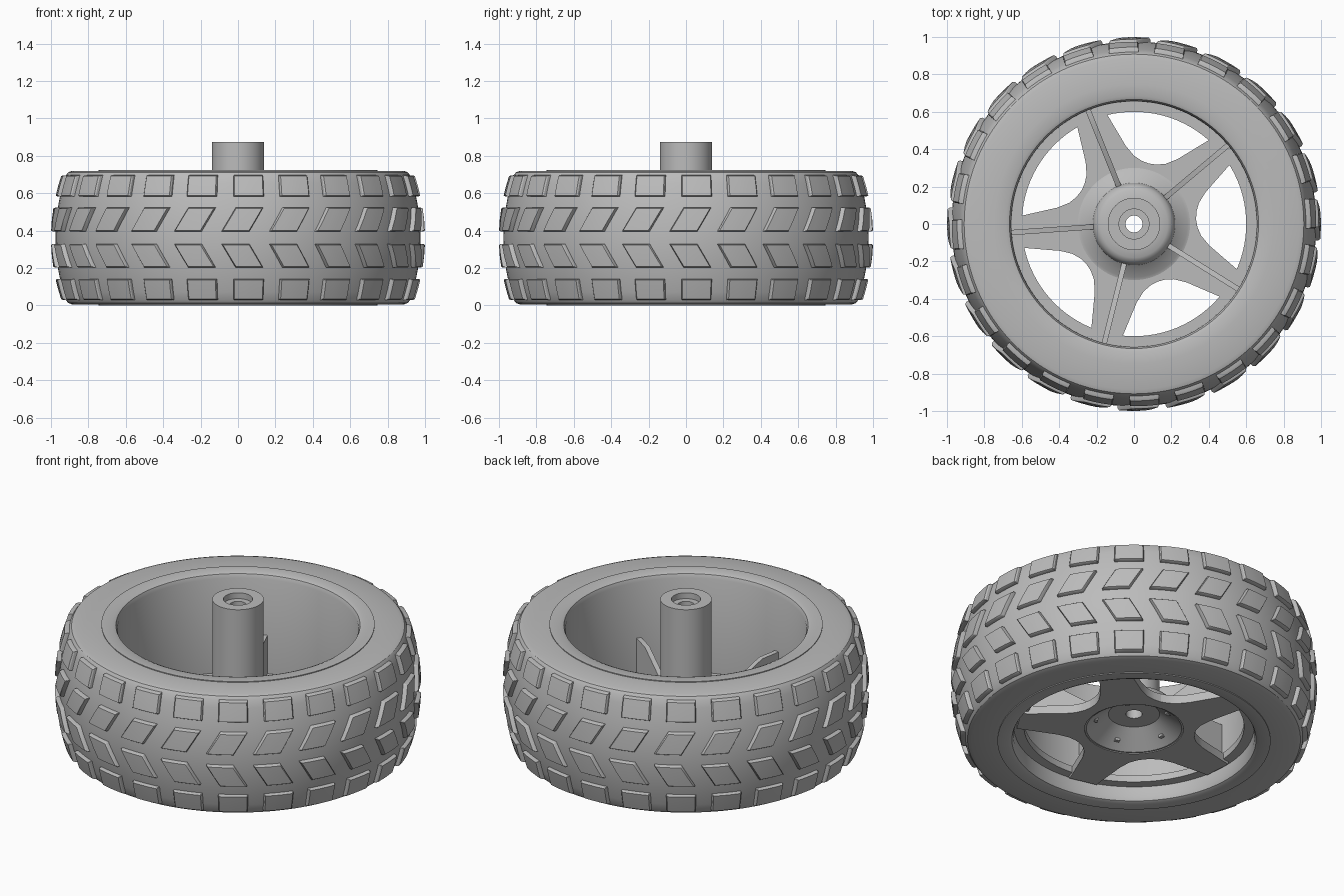
import bpy, bmesh
from math import sin, cos, pi, radians

cube = bpy.data.objects.get("Cube")
if cube:
    bpy.data.objects.remove(cube, do_unlink=True)

grey = bpy.data.materials.new("plain_grey")
grey.use_nodes = True
colour = (0.5, 0.5, 0.5, 1)
grey.diffuse_color = colour
grey.node_tree.nodes["Principled BSDF"].inputs["Base Color"].default_value = colour

MIDDLE = 0.3625      # height of the wheel's centre plane
SPOKES = [radians(40 + 72 * i) for i in range(5)]


def polar(radius, angle, z):
    return (radius * cos(angle), radius * sin(angle), z)


def finish(name, bm, fix_normals=True):
    if fix_normals:
        bmesh.ops.recalc_face_normals(bm, faces=bm.faces)
    mesh = bpy.data.meshes.new(name)
    bm.to_mesh(mesh)
    bm.free()
    mesh.materials.append(grey)
    obj = bpy.data.objects.new(name, mesh)
    bpy.context.collection.objects.link(obj)
    bpy.ops.object.select_all(action='DESELECT')
    obj.select_set(True)
    bpy.context.view_layer.objects.active = obj
    bpy.ops.object.shade_smooth_by_angle(angle=radians(32))
    return obj


def lathe(name, profile, segments=96):
    """Spin a closed (radius, z) profile round the z axis."""
    bm = bmesh.new()
    rings = [[bm.verts.new(polar(r, 2 * pi * i / segments, z)) for r, z in profile]
             for i in range(segments)]
    count = len(profile)
    for i in range(segments):
        a, b = rings[i], rings[(i + 1) % segments]
        for j in range(count):
            k = (j + 1) % count
            bm.faces.new((a[j], b[j], b[k], a[k]))
    return finish(name, bm)


def prism(bm, lower, upper):
    """Solid between two matching outlines."""
    a = [bm.verts.new(p) for p in lower]
    b = [bm.verts.new(p) for p in upper]
    bm.faces.new(a)
    bm.faces.new(b)
    for i in range(len(a)):
        j = (i + 1) % len(a)
        bm.faces.new((a[i], a[j], b[j], b[i]))


def crown(z):
    """Radius of the tyre's rounded running surface."""
    return 0.976 - 0.5 * (z - MIDDLE) ** 2


# Tyre carcass
bottom = 0.005
top = 2 * MIDDLE - bottom
steps = 16
low, high = bottom + 0.025, top - 0.025
tyre = [(0.74, bottom), (0.885, bottom), (0.908, bottom + 0.008)]
for i in range(steps + 1):
    z = low + (high - low) * i / steps
    tyre.append((crown(z), z))
tyre += [(0.908, top - 0.008), (0.885, top), (0.74, top)]
lathe("tyre", tyre)

# Raised tread blocks: square shoulder rows, slanted centre rows
U = [-1.02, -1, -0.93, -0.3, 0.3, 0.93, 1, 1.02]
V = [-1.02, -1, -0.92, 0, 0.92, 1, 1.02]


def lift(index, count):
    edge = min(index, count - 1 - index)
    return (-0.012, 0.016, 0.024)[min(edge, 2)]


def tread_row(name, centre, half_height, half_width, slant, offset, count=24):
    bm = bmesh.new()
    for n in range(count):
        base = radians(offset) + 2 * pi * n / count
        grid = []
        for j, v in enumerate(V):
            z = centre + v * half_height
            row = []
            for i, u in enumerate(U):
                r = crown(z) + min(lift(i, len(U)), lift(j, len(V)))
                row.append(bm.verts.new(polar(r, base + u * half_width + v * slant, z)))
            grid.append(row)
        for j in range(len(V) - 1):
            for i in range(len(U) - 1):
                bm.faces.new((grid[j][i], grid[j][i + 1],
                              grid[j + 1][i + 1], grid[j + 1][i]))
    finish(name, bm, fix_normals=False)


for side, label in ((1, "upper"), (-1, "lower")):
    tread_row(label + "_shoulder_tread", MIDDLE + side * 0.277, 0.056, 0.084, 0, 3.4)
    tread_row(label + "_centre_tread", MIDDLE + side * 0.097, 0.063, 0.075, side * 0.038, 1.4)

# Rim with rounded lips and an inner flange
lip = [(0.745, 0), (0.685, 0), (0.666, 0.008), (0.657, 0.03)]
flange = [(0.655, 0.09), (0.6, 0.09), (0.6, 0.13), (0.655, 0.13)]
lathe("rim", lip + flange + [(r, 2 * MIDDLE - z) for r, z in reversed(lip)])

# Hub: hollow cone under a domed collar, with a bored post
lathe("hub", [
    (0.045, 0.17), (0.14, 0.17), (0.26, 0.08), (0.3, 0.08), (0.3, 0.13),
    (0.285, 0.135), (0.22, 0.19), (0.215, 0.21), (0.203, 0.232), (0.18, 0.245),
    (0.14, 0.25), (0.14, 0.875), (0.08, 0.875), (0.08, 0.84), (0.045, 0.84),
], 64)

# Five-armed star plate, open in the middle for the hub cone
half = [(0.64, 7.5), (0.6, 8.3), (0.42, 16), (0.365, 22), (0.34, 29)]
bm = bmesh.new()
for angle in SPOKES:
    outline = [(r, -a) for r, a in half] + [(0.333, -36)]
    outline = outline[::-1] + half + [(0.333, 36)]
    outline += [(0.27, a) for a in range(36, -37, -12)]
    flat = [(r, angle + radians(a)) for r, a in outline]
    prism(bm, [polar(r, a, 0.075) for r, a in flat], [polar(r, a, 0.125) for r, a in flat])
finish("star_spokes", bm)

# Thin upright ribs rising from the hub to the rim wall
rib = [(0.2, 0.11), (0.658, 0.11), (0.658, 0.36), (0.54, 0.355), (0.2, 0.19)]
bm = bmesh.new()
for angle in SPOKES:
    c, s = cos(angle), sin(angle)
    sides = [[(r * c - w * s, r * s + w * c, z) for r, z in rib] for w in (-0.014, 0.014)]
    prism(bm, *sides)
finish("spoke_ribs", bm)
